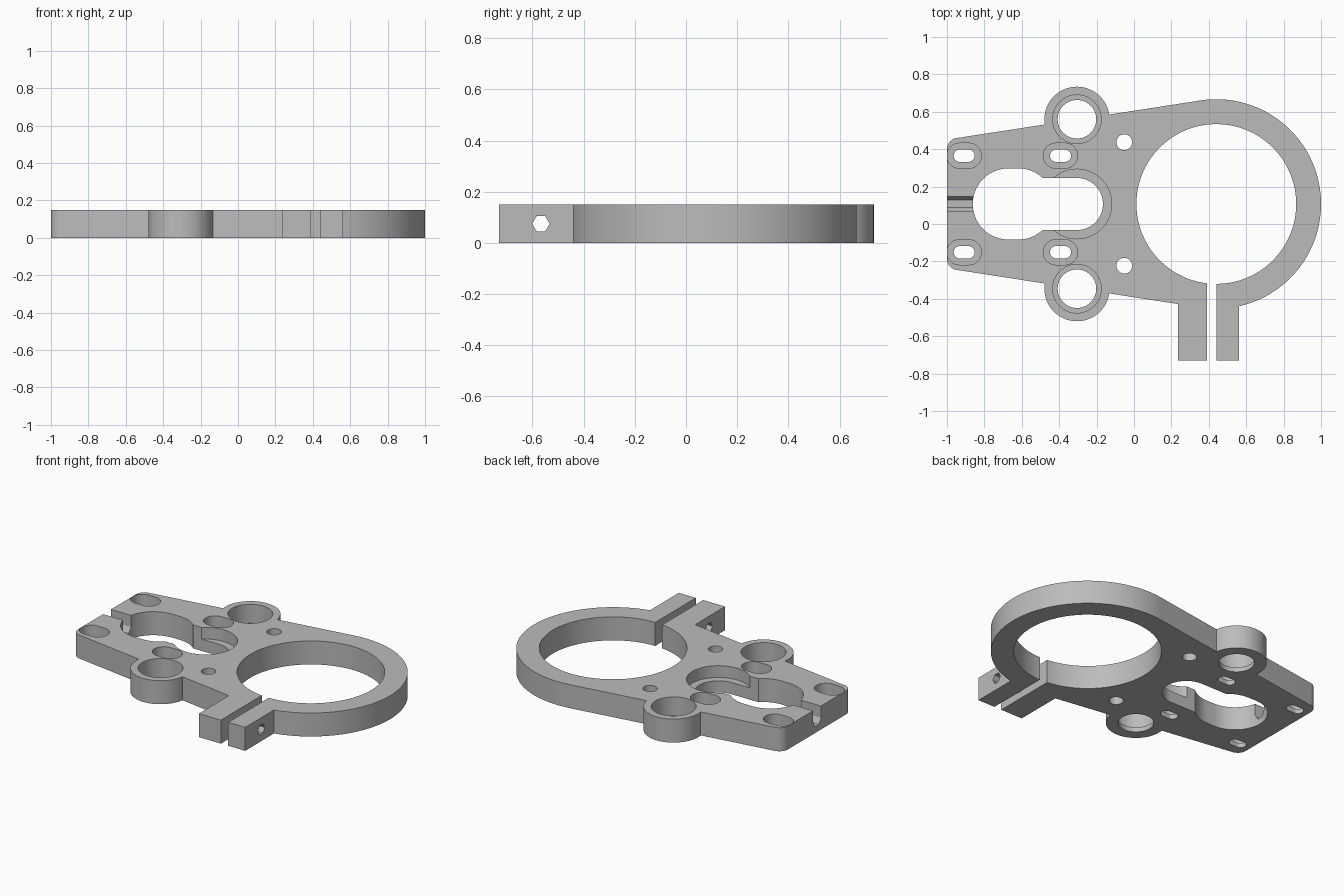
import bpy
import bmesh
from math import cos, sin, tau
from mathutils import Vector
from mathutils.geometry import convex_hull_2d

cube = bpy.data.objects.get("Cube")
if cube:
    bpy.data.objects.remove(cube, do_unlink=True)

THICK = 0.15
MID = 0.107          # y of the mirror line
RING_X = 0.44
EAR_X = -0.305
OVER = 0.05          # how far cutters run past the faces

grey = bpy.data.materials.new("plain grey")
grey.use_nodes = True
grey.diffuse_color = (0.5, 0.5, 0.5, 1)
grey.node_tree.nodes["Principled BSDF"].inputs["Base Color"].default_value = (0.5, 0.5, 0.5, 1)


def hull(*circles, sides=96):
    """Outline wrapped around circles given as (x, y, radius)."""
    pts = [Vector((x + r * cos(tau * i / sides), y + r * sin(tau * i / sides)))
           for x, y, r in circles for i in range(sides)]
    return [pts[i] for i in convex_hull_2d(pts)]


def box(x0, x1, y0, y1):
    return [Vector(p) for p in ((x0, y0), (x1, y0), (x1, y1), (x0, y1))]


def prism(name, outline, low, high, along_x=False):
    """Extrude an outline along z, or a (y, z) outline along x."""
    bm = bmesh.new()
    place = (lambda p, t: (t, p.x, p.y)) if along_x else (lambda p, t: (p.x, p.y, t))
    face = bm.faces.new([bm.verts.new(place(p, low)) for p in outline])
    top = bmesh.ops.extrude_face_region(bm, geom=[face])["geom"]
    step = Vector(place(Vector((0, 0)), high - low))
    bmesh.ops.translate(bm, vec=step, verts=[v for v in top if isinstance(v, bmesh.types.BMVert)])
    bmesh.ops.recalc_face_normals(bm, faces=bm.faces)
    mesh = bpy.data.meshes.new(name)
    bm.to_mesh(mesh)
    bm.free()
    mesh.materials.append(grey)
    obj = bpy.data.objects.new(name, mesh)
    bpy.context.collection.objects.link(obj)
    return obj


def combine(tool, operation):
    """Apply a boolean to the plate and discard the tool."""
    tool.hide_render = True
    bpy.context.view_layer.objects.active = plate
    mod = plate.modifiers.new("boolean", 'BOOLEAN')
    mod.operation, mod.solver, mod.object = operation, 'EXACT', tool
    bpy.ops.object.modifier_apply(modifier=mod.name)
    bpy.data.objects.remove(tool, do_unlink=True)


def add(name, outline):
    combine(prism(name, outline, 0, THICK), 'UNION')


def cut(name, outline, low=-OVER, high=THICK + OVER, along_x=False):
    combine(prism(name, outline, low, high, along_x), 'DIFFERENCE')


def slot(x, y, half, r):
    return hull((x - half, y, r), (x + half, y, r))


# Tapered body wrapping the big ring
plate = prism("clamp_plate", hull((-0.94, MID + 0.293, 0.06), (-0.94, MID - 0.293, 0.06),
                                  (RING_X, MID, 0.56), sides=144), 0, THICK)

# Ears and clamp lugs
for side in (1, -1):
    add("ear", hull((EAR_X, MID + side * 0.453, 0.174)))
add("clamp_lugs", box(0.235, 0.562, -0.73, -0.37))

# Ring bore and clamp gap
cut("ring_bore", hull((RING_X, MID, 0.427), sides=144))
cut("clamp_gap", box(0.39, 0.442, -0.8, 0))

# Stepped holes, mirrored front to back
LIP = 0.03
for side in (1, -1):
    y = MID + side * 0.453
    cut("ear_bore", hull((EAR_X, y, 0.13)), LIP)
    cut("ear_hole", hull((EAR_X, y, 0.103)))
    y = MID + side * 0.258
    for x in (-0.908, -0.393):
        cut("slot_recess", slot(x, y, 0.025, 0.067), LIP)
        cut("slot_hole", slot(x, y, 0.023, 0.033))
    cut("screw_hole", hull((-0.052, MID + side * 0.33, 0.042)))

# Keyhole opening with a round half-depth recess
cut("round_recess", hull((EAR_X, MID, 0.186)), THICK / 2)
cut("keyhole_head", slot(-0.645, MID, 0.027, 0.19))
cut("keyhole_neck", hull((-0.6, MID, 0.139), (EAR_X, MID, 0.139)))

# Groove with a half-hexagon floor through the left edge
groove = hull((MID, THICK / 2, 0.04), (MID, THICK + OVER, 0.04), sides=6)
cut("edge_groove", groove, -1.1, -0.75, along_x=True)

# Hexagonal bolt hole through both lugs
cut("bolt_hole", hull((-0.567, THICK / 2, 0.034), sides=6), 0.1, 0.7, along_x=True)

# Smooth curved walls, sharp rims
bpy.ops.object.select_all(action='DESELECT')
plate.select_set(True)
bpy.context.view_layer.objects.active = plate
bpy.ops.object.shade_smooth_by_angle(angle=0.5)
